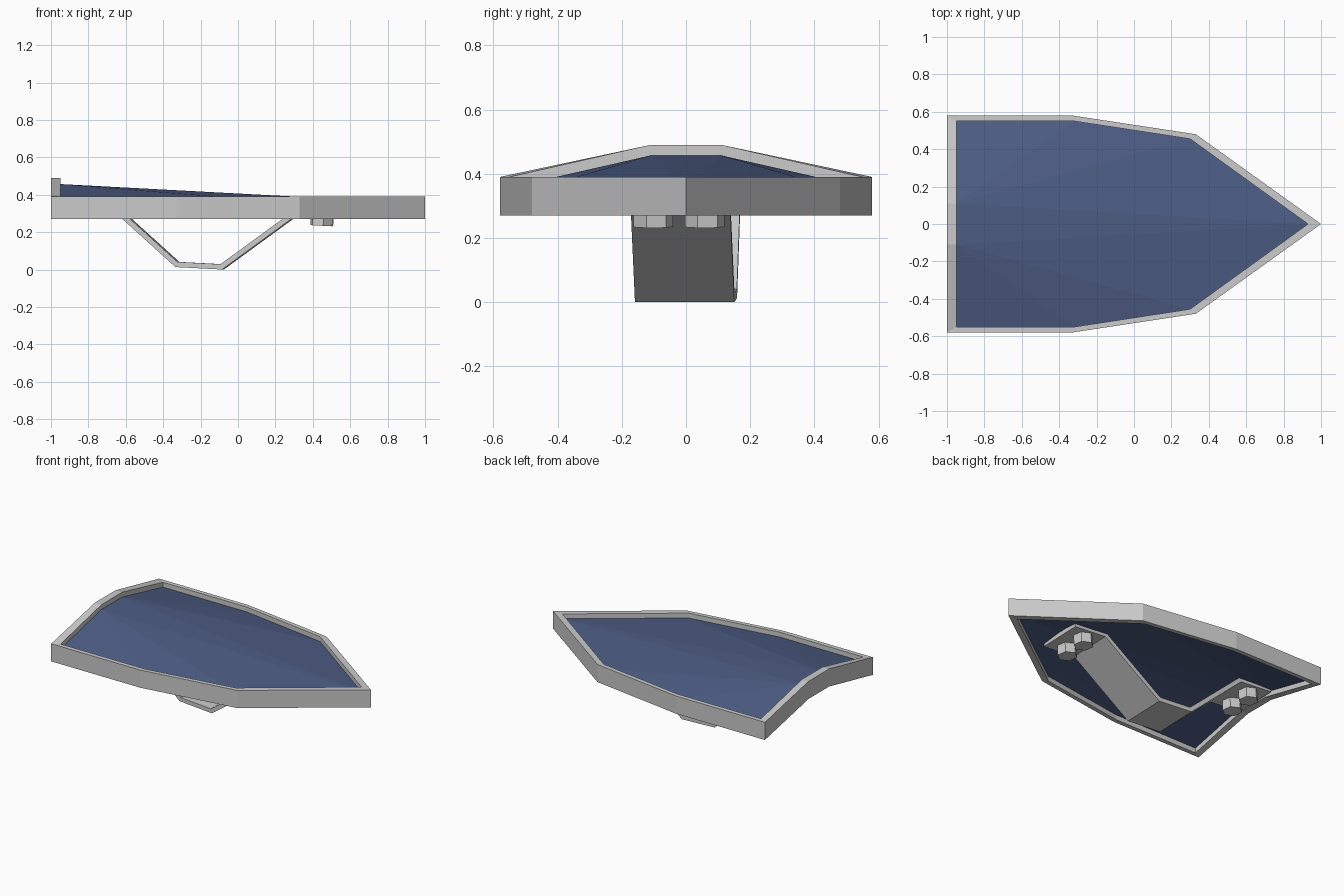
import bpy, bmesh
from mathutils import Matrix

cube = bpy.data.objects.get("Cube")
if cube:
    bpy.data.objects.remove(cube)


def material(name, rgb):
    mat = bpy.data.materials.new(name)
    mat.use_nodes = True
    mat.diffuse_color = (*rgb, 1)
    mat.node_tree.nodes["Principled BSDF"].inputs["Base Color"].default_value = (*rgb, 1)
    return mat


STEEL = material("light grey steel", (0.6, 0.6, 0.6))
BLUE = material("slate blue", (0.075, 0.11, 0.235))


def add_object(name, bm, mat):
    mesh = bpy.data.meshes.new(name)
    bmesh.ops.recalc_face_normals(bm, faces=bm.faces)
    bm.to_mesh(mesh)
    bm.free()
    mesh.materials.append(mat)
    obj = bpy.data.objects.new(name, mesh)
    bpy.context.scene.collection.objects.link(obj)
    return obj


def mirrored(half):
    """Closed outline from the tip along +y to the rear and back along -y."""
    return half + [(x, -y, z) for x, y, z in reversed(half[1:])]


# Half outlines as (x, y, rise): tip, shoulder, side, rear corner, raised rear edge
RISE = 0.1
outer = mirrored([(1, 0, 0), (0.33, 0.48, 0), (-0.33, 0.58, 0), (-1, 0.58, 0), (-1, 0.11, RISE)])
inner = mirrored([(0.93, 0, 0), (0.3, 0.455, 0), (-0.32, 0.55, 0), (-0.95, 0.55, 0), (-0.95, 0.11, RISE)])
TOP, BOTTOM = 0.39, 0.27


def ring(bm, outline, level):
    return [bm.verts.new((x, y, z + level)) for x, y, z in outline]


# Rim: rectangular band following the outline
bm = bmesh.new()
loops = [ring(bm, outer, TOP), ring(bm, outer, BOTTOM), ring(bm, inner, BOTTOM), ring(bm, inner, TOP)]
for a, b in zip(loops, loops[1:] + loops[:1]):
    for i in range(len(a)):
        j = (i + 1) % len(a)
        bm.faces.new((a[i], a[j], b[j], b[i]))
add_object("shield_rim", bm, STEEL)

# Panel: each side fans out from a raised rear point, with a flat strip between
bm = bmesh.new()
sheets = [ring(bm, inner, TOP - 0.033), ring(bm, inner, BOTTOM + 0.033)]
for v in sheets:
    n = len(v)
    for i in range(3):
        bm.faces.new((v[4], v[i], v[i + 1]))
        bm.faces.new((v[5], v[-i], v[-i - 1]))
    bm.faces.new((v[0], v[4], v[5]))
for i in range(n):
    j = (i + 1) % n
    bm.faces.new((sheets[0][i], sheets[0][j], sheets[1][j], sheets[1][i]))
add_object("shield_panel", bm, BLUE)

# Grip frame: tilted to lie along the panel, slightly turned
frame = (Matrix.Translation((-0.205, 0, 0.0067))
         @ Matrix.Rotation(-0.033, 4, "Z") @ Matrix.Rotation(0.053, 4, "Y"))
FLANGE = 0.327

# Handle: bent strip with a flange at each end
bm = bmesh.new()
half = [(0.125, 0), (0.527, FLANGE), (0.76, FLANGE)]
path = [(-x, z) for x, z in reversed(half)] + half
rows = [[bm.verts.new((x, y, z)) for y in (-0.155, 0.155)] for x, z in path]
for a, b in zip(rows, rows[1:]):
    bm.faces.new((a[0], b[0], b[1], a[1]))
handle = add_object("handle", bm, STEEL)
handle.matrix_world = frame
if handle.data.polygons[2].normal.z < 0:
    handle.data.flip_normals()
plate = handle.modifiers.new("plate thickness", "SOLIDIFY")
plate.thickness = 0.028
plate.offset = 1
plate.use_even_offset = True

# Hex bolts: two through each flange
BOLT_HEIGHT = 0.065
for end, x in (("rear", -0.64), ("front", 0.64)):
    for side, y in (("left", 0.08), ("right", -0.08)):
        bm = bmesh.new()
        bmesh.ops.create_cone(bm, cap_ends=True, segments=6, radius1=0.0625, radius2=0.0625,
                              depth=BOLT_HEIGHT, matrix=Matrix.Rotation(0.2, 4, "Z"))
        bolt = add_object(f"{end}_{side}_bolt", bm, STEEL)
        bolt.matrix_world = frame @ Matrix.Translation((x, y, FLANGE - BOLT_HEIGHT / 2))
